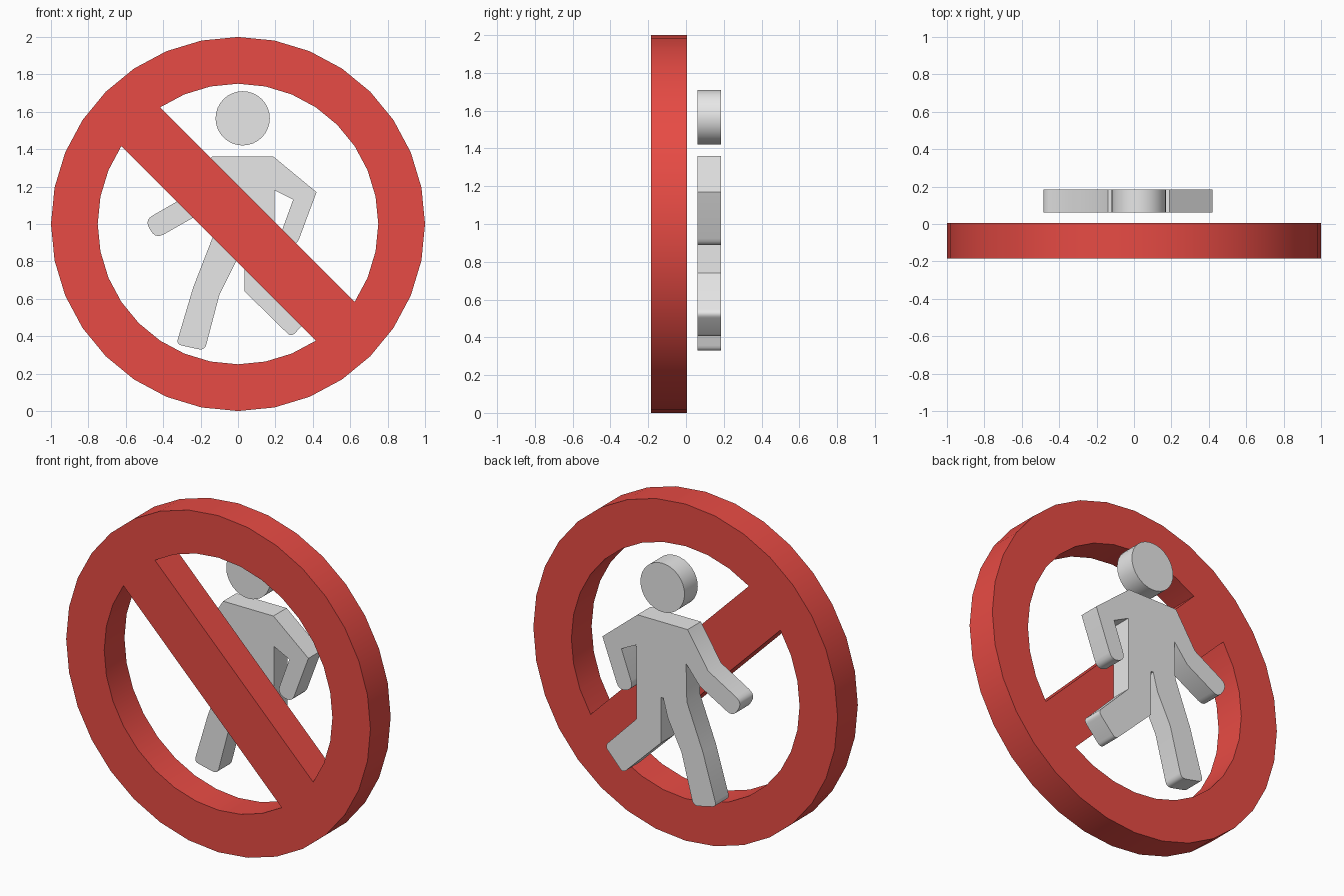
import bpy
import bmesh
from math import cos, sin, tau
from mathutils import Vector

cube = bpy.data.objects.get("Cube")
if cube:
    bpy.data.objects.remove(cube)


def make_material(name, rgb):
    mat = bpy.data.materials.new(name)
    mat.use_nodes = True
    color = (*rgb, 1)
    mat.diffuse_color = color
    mat.node_tree.nodes["Principled BSDF"].inputs["Base Color"].default_value = color
    return mat


def circle(radius, first=0, last=31, sides=32):
    """Points of a regular polygon, or of a run of its corners."""
    return [(radius * cos(tau * k / sides), radius * sin(tau * k / sides))
            for k in range(first, last + 1)]


def rounded(corners, steps=5):
    """Outline from (x, z, cut) corners, each softened by its cut length."""
    outline = []
    for i, (x, z, cut) in enumerate(corners):
        p = Vector((x, z))
        if not cut:
            outline.append(p)
            continue
        before = Vector(corners[i - 1][:2])
        after = Vector(corners[(i + 1) % len(corners)][:2])
        a = p + (before - p).normalized() * cut
        b = p + (after - p).normalized() * cut
        for s in range(steps + 1):
            t = s / steps
            outline.append(a.lerp(p, t).lerp(p.lerp(b, t), t))
    return outline


def plate(name, outlines, half_depth, location, mat):
    """Upright plate cut from closed outlines; inner outlines become holes."""
    curve = bpy.data.curves.new(name, "CURVE")
    curve.dimensions = "2D"
    curve.fill_mode = "BOTH"
    curve.extrude = half_depth
    for outline in outlines:
        spline = curve.splines.new("POLY")
        spline.points.add(len(outline) - 1)
        for point, (x, z) in zip(spline.points, outline):
            point.co = (x, z, 0, 1)
        spline.use_cyclic_u = True
    obj = bpy.data.objects.new(name, curve)
    bpy.context.collection.objects.link(obj)
    obj.location = location
    obj.rotation_euler.x = tau / 4
    bpy.ops.object.select_all(action="DESELECT")
    obj.select_set(True)
    bpy.context.view_layer.objects.active = obj
    bpy.ops.object.convert(target="MESH")
    obj = bpy.context.object
    obj.name = name
    bm = bmesh.new()
    bm.from_mesh(obj.data)
    bmesh.ops.remove_doubles(bm, verts=bm.verts, dist=0.0005)
    bmesh.ops.recalc_face_normals(bm, faces=bm.faces)
    bm.to_mesh(obj.data)
    bm.free()
    obj.data.materials.clear()
    obj.data.materials.append(mat)
    bpy.ops.object.shade_smooth_by_angle()
    return obj


red = make_material("sign_red", (0.8, 0.07, 0.058))
grey = make_material("figure_grey", (0.8, 0.8, 0.8))

# Ring with a diagonal bar left between two openings
plate("ring_and_bar",
      [circle(1), circle(0.75, -3, 11), circle(0.75, 13, 27)],
      0.095, (0, -0.09, 1), red)

# Walking figure: head
plate("head", [circle(0.145)], 0.062, (0.025, 0.123, 1.565), grey)

# Walking figure: torso, arms and legs in one outline
right_side = [
    (0.19, 1.36, 0), (0.42, 1.17, 0),              # shoulder, elbow
    (0.31, 0.876, 0.05), (0.215, 0.91, 0.05),      # hand
    (0.295, 1.13, 0), (0.195, 1.18, 0),            # inner arm
    (0.195, 0.74, 0),                              # hip
    (0.405, 0.525, 0.03), (0.285, 0.395, 0.03),    # raised foot
    (0.035, 0.64, 0), (0.035, 0.91, 0),            # knee, crotch
]
left_side = [
    (0.02, 0.91, 0), (-0.01, 0.80, 0), (-0.1, 0.62, 0),   # inner leg
    (-0.178, 0.323, 0.035), (-0.33, 0.357, 0.03),         # planted foot
    (-0.24, 0.66, 0), (-0.135, 0.93, 0),                  # outer leg
    (-0.13, 1.155, 0), (-0.22, 1.045, 0),                 # armpit, inner elbow
    (-0.44, 0.92, 0.05), (-0.50, 1.02, 0.05),             # hand
    (-0.275, 1.15, 0), (-0.14, 1.36, 0),                  # elbow, shoulder
]
plate("body", [rounded(right_side + left_side)], 0.062, (0, 0.123, 0), grey)
